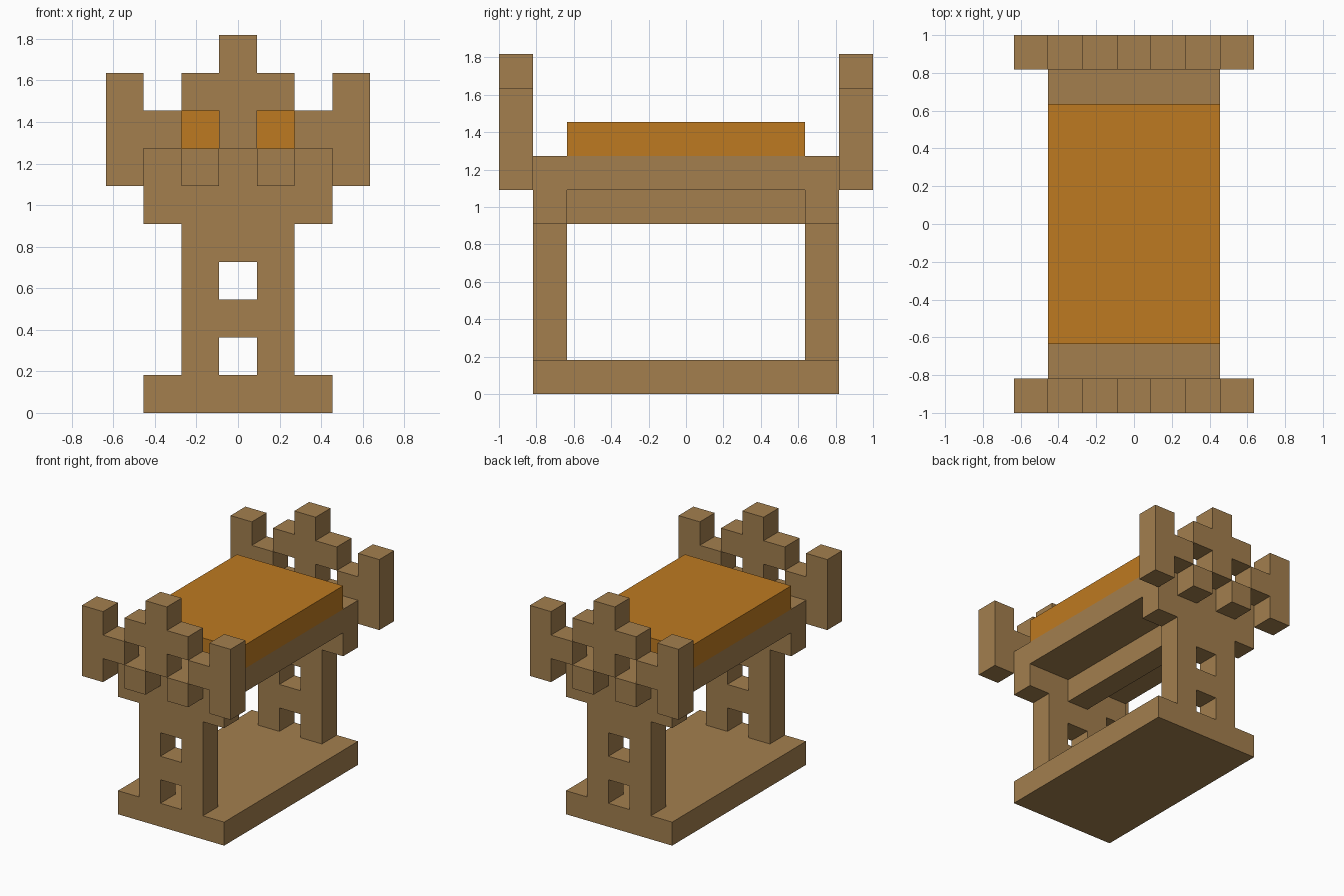
import bpy
import bmesh
from mathutils import Vector

U = 2 / 11  # one block

cube = bpy.data.objects.get("Cube")
if cube:
    bpy.data.objects.remove(cube, do_unlink=True)


def make_material(name, rgb):
    mat = bpy.data.materials.new(name)
    mat.use_nodes = True
    colour = (*rgb, 1)
    mat.diffuse_color = colour
    bsdf = next(n for n in mat.node_tree.nodes if n.type == "BSDF_PRINCIPLED")
    bsdf.inputs["Base Color"].default_value = colour
    return mat


wood = make_material("brown wood", (0.366, 0.212, 0.076))
fabric = make_material("orange fabric", (0.515, 0.195, 0.015))


def make_part(name, mat, boxes):
    """Boxes are (x range, y range, z range), measured in blocks."""
    bm = bmesh.new()
    for ranges in boxes:
        low, high = (Vector(c) * U for c in zip(*ranges))
        verts = bmesh.ops.create_cube(bm, size=1)["verts"]
        bmesh.ops.scale(bm, vec=high - low, verts=verts)
        bmesh.ops.translate(bm, vec=(low + high) / 2, verts=verts)
    mesh = bpy.data.meshes.new(name)
    bm.to_mesh(mesh)
    bm.free()
    mesh.materials.append(mat)
    obj = bpy.data.objects.new(name, mesh)
    bpy.context.collection.objects.link(obj)
    return obj


def both_sides(a, b):
    return [(a, b), (-b, -a)]


WIDE, MID, SLIM = (-2.5, 2.5), (-1.5, 1.5), (-0.5, 0.5)

# Base slab, seat board, centre rail and cushion
make_part("base", wood, [(WIDE, (-4.5, 4.5), (0, 1))])
make_part("seat_board", wood, [(WIDE, (-4.5, 4.5), (6, 7))])
make_part("centre_rail", wood, [(SLIM, (-3.5, 3.5), (5, 6))])
make_part("cushion", fabric, [(WIDE, (-3.5, 3.5), (7, 8))])

ends = zip(("back", "front"), both_sides(3.5, 4.5), both_sides(4.5, 5.5))
for end, leg_y, crest_y in ends:
    # Leg: two uprights with rungs that leave square openings
    leg = [(x, leg_y, (1, 5)) for x in both_sides(0.5, 1.5)]
    leg += [(SLIM, leg_y, z) for z in ((2, 3), (4, 5))]
    make_part(end + "_leg", wood, leg)
    make_part(end + "_crossbar", wood, [(WIDE, leg_y, (5, 6))])

    # Crest: centre cross, then tabs, arms and horns mirrored in x
    crest = [(SLIM, crest_y, (7, 8)), (MID, crest_y, (8, 9)),
             (SLIM, crest_y, (9, 10))]
    for x_range, z_range in (((0.5, 1.5), (6, 7)), ((1.5, 2.5), (7, 8)),
                             ((2.5, 3.5), (6, 9))):
        crest += [(x, crest_y, z_range) for x in both_sides(*x_range)]
    make_part(end + "_crest", wood, crest)
